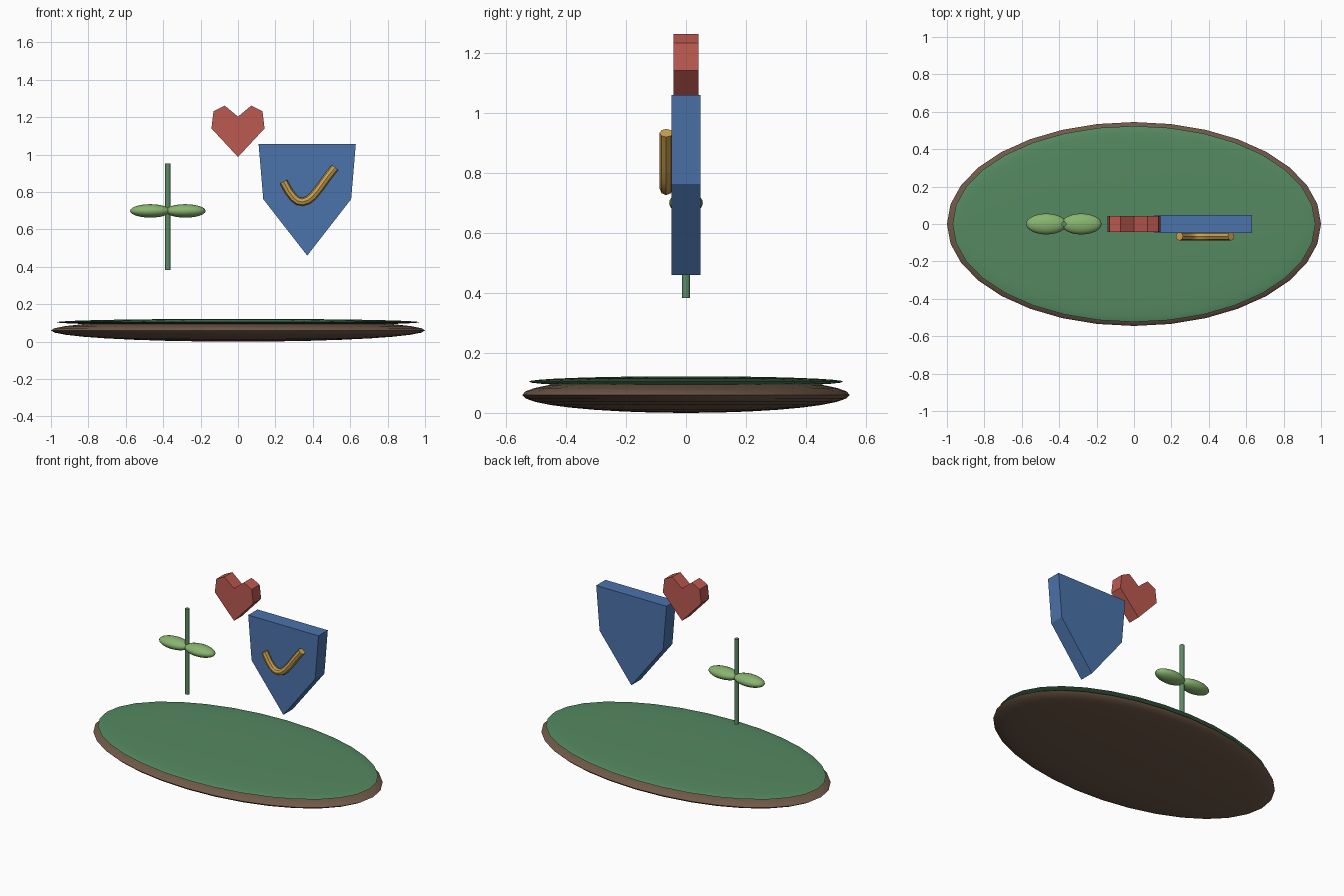
import bpy, bmesh, math

if "Cube" in bpy.data.objects:
    bpy.data.objects.remove(bpy.data.objects["Cube"])


def finish(ob, name, color, smooth=True):
    ob.name = name
    mat = bpy.data.materials.new(name + "_color")
    mat.diffuse_color = (*color, 1)
    mat.use_nodes = True
    mat.node_tree.nodes["Principled BSDF"].inputs["Base Color"].default_value = mat.diffuse_color
    ob.data.materials.append(mat)
    if smooth:
        bpy.ops.object.select_all(action='DESELECT')
        ob.select_set(True)
        bpy.context.view_layer.objects.active = ob
        bpy.ops.object.shade_smooth_by_angle(angle=math.radians(40))
    return ob


def ellipsoid(name, loc, radii, color, segments=32, rings=16):
    bpy.ops.mesh.primitive_uv_sphere_add(segments=segments, ring_count=rings,
                                         radius=1, location=loc)
    ob = bpy.context.object
    ob.scale = radii
    bpy.ops.object.transform_apply(location=False, rotation=False, scale=True)
    return finish(ob, name, color)


def plate(name, outline, half_depth, color):
    """Extrude an x-z outline along y, centred on y = 0."""
    bm = bmesh.new()
    face = bm.faces.new([bm.verts.new((x, -half_depth, z)) for x, z in outline])
    ext = bmesh.ops.extrude_face_region(bm, geom=[face])
    verts = [v for v in ext["geom"] if isinstance(v, bmesh.types.BMVert)]
    bmesh.ops.translate(bm, verts=verts, vec=(0, 2 * half_depth, 0))
    bmesh.ops.recalc_face_normals(bm, faces=bm.faces)
    me = bpy.data.meshes.new(name)
    bm.to_mesh(me)
    bm.free()
    ob = bpy.data.objects.new(name, me)
    bpy.context.collection.objects.link(ob)
    return finish(ob, name, color, smooth=False)


GREEN = (0.11, 0.26, 0.13)

# Oval ground: brown soil with a thin grass layer
ellipsoid("soil_base", (0, 0, 0.06), (1, 0.545, 0.06), (0.16, 0.10, 0.065))
ellipsoid("grass_layer", (0, 0, 0.104), (0.97, 0.524, 0.018), (0.09, 0.25, 0.12))

# Sprout: stem and a pair of leaves
bpy.ops.mesh.primitive_cylinder_add(vertices=12, radius=0.014, depth=0.57,
                                    location=(-0.375, 0, 0.668))
finish(bpy.context.object, "sprout_stem", GREEN)
for side, label in ((-1, "left"), (1, "right")):
    ellipsoid("leaf_" + label, (-0.375 + side * 0.094, 0, 0.699),
              (0.108, 0.056, 0.036), (0.25, 0.46, 0.16), 24, 12)

# Heart, mirrored from its left half
half = [(-0.142, 1.14), (-0.131, 1.232), (-0.071, 1.262)]
heart = [(0, 0.987)] + half + [(0, 1.203)] + [(-x, z) for x, z in reversed(half)]
plate("heart", heart, 0.042, (0.50, 0.10, 0.08))

# Shield plate
cx = 0.37
shield = [(cx - 0.26, 1.058), (cx + 0.26, 1.058), (cx + 0.235, 0.762),
          (cx, 0.46), (cx - 0.235, 0.762)]
plate("shield", shield, 0.049, (0.07, 0.17, 0.40))

# Check-like tube on the shield front
path = [(0.243, 0.855), (0.272, 0.803), (0.298, 0.769), (0.32, 0.752),
        (0.345, 0.747), (0.375, 0.757), (0.402, 0.779), (0.435, 0.82),
        (0.478, 0.88), (0.519, 0.932)]
cu = bpy.data.curves.new("shield_tick", 'CURVE')
cu.dimensions = '3D'
cu.bevel_depth = 0.022
cu.bevel_resolution = 2
cu.use_fill_caps = True
sp = cu.splines.new('POLY')
sp.points.add(len(path) - 1)
for p, (x, z) in zip(sp.points, path):
    p.co = (x, -0.066, z, 1)
ob = bpy.data.objects.new("shield_tick", cu)
bpy.context.collection.objects.link(ob)
bpy.ops.object.select_all(action='DESELECT')
ob.select_set(True)
bpy.context.view_layer.objects.active = ob
bpy.ops.object.convert(target='MESH')
finish(bpy.context.object, "shield_tick", (0.60, 0.36, 0.08))
